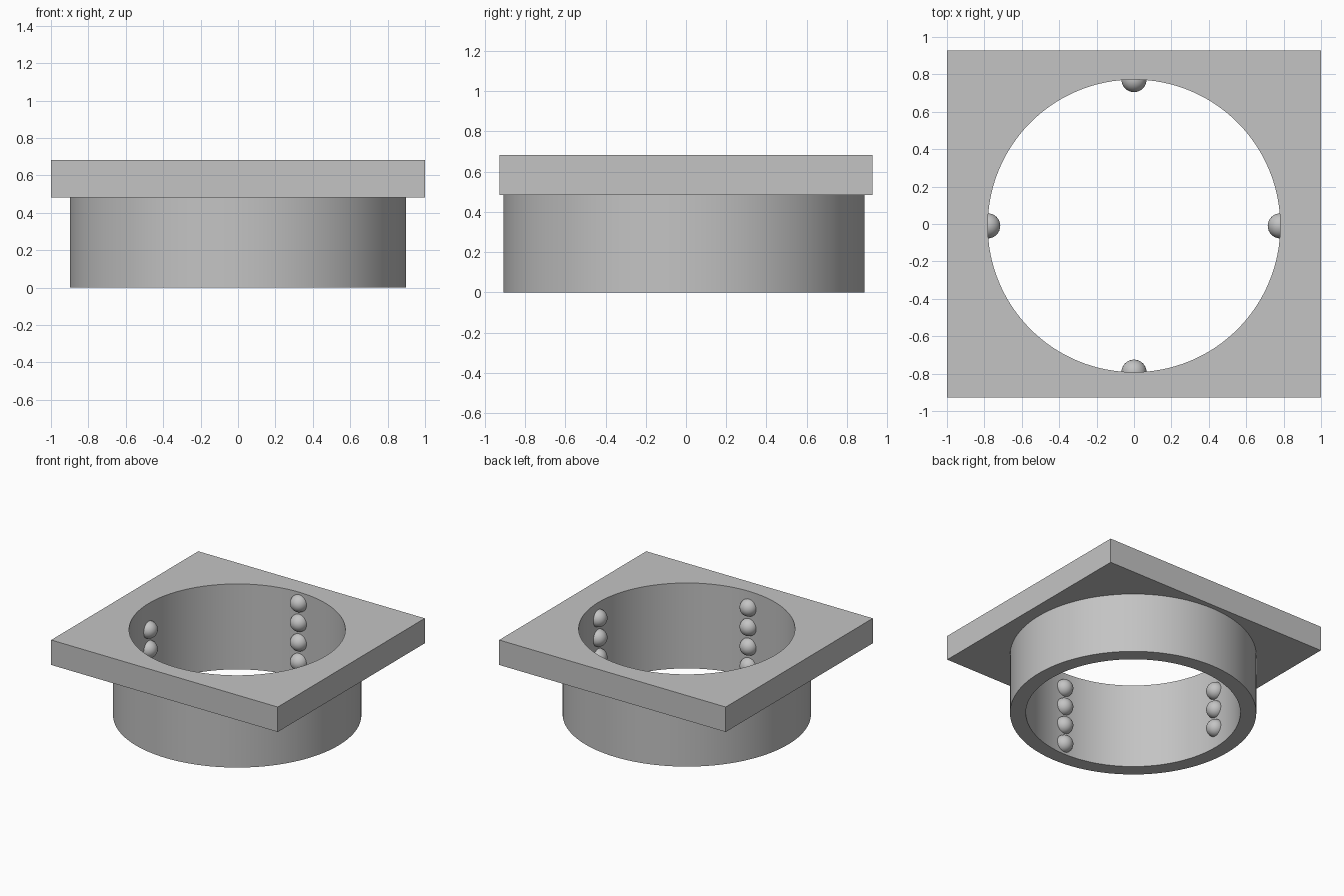
import bpy, bmesh, math
from mathutils import Matrix

if "Cube" in bpy.data.objects:
    bpy.data.objects.remove(bpy.data.objects["Cube"], do_unlink=True)

INNER, OUTER, CENTRE_Y = 0.782, 0.898, -0.01
PLATE_BOTTOM, TOP = 0.483, 0.682
SEGMENTS = 128

grey = bpy.data.materials.new("light grey")
grey.use_nodes = True
colour = (0.55, 0.55, 0.55, 1)
grey.diffuse_color = colour
grey.node_tree.nodes["Principled BSDF"].inputs["Base Color"].default_value = colour


def finish(bm, name):
    """Turn a bmesh into a smooth-shaded object with sharp edges kept."""
    bmesh.ops.recalc_face_normals(bm, faces=bm.faces)
    mesh = bpy.data.meshes.new(name)
    bm.to_mesh(mesh)
    bm.free()
    mesh.materials.append(grey)
    obj = bpy.data.objects.new(name, mesh)
    bpy.context.collection.objects.link(obj)
    bpy.ops.object.select_all(action="DESELECT")
    obj.select_set(True)
    bpy.context.view_layer.objects.active = obj
    bpy.ops.object.shade_smooth_by_angle(angle=math.radians(30))
    return obj


def circle(bm, radius, z):
    """Add a closed loop of edges."""
    at = Matrix.Translation((0, CENTRE_Y, z))
    return bmesh.ops.create_circle(bm, segments=SEGMENTS, radius=radius, matrix=at)["verts"]


def loop_edges(verts):
    return list({e for v in verts for e in v.link_edges})


# Square flange plate with a round opening
bm = bmesh.new()
circle(bm, INNER, PLATE_BOTTOM)
corners = [bm.verts.new((x, y, PLATE_BOTTOM))
           for x, y in ((-1, -0.927), (1, -0.927), (1, 0.927), (-1, 0.927))]
for i in range(4):
    bm.edges.new((corners[i - 1], corners[i]))
bmesh.ops.triangle_fill(bm, edges=bm.edges[:], use_beauty=True)
raised = bmesh.ops.extrude_face_region(bm, geom=bm.faces[:], use_keep_orig=True)["geom"]
bmesh.ops.translate(bm, vec=(0, 0, TOP - PLATE_BOTTOM),
                    verts=[v for v in raised if isinstance(v, bmesh.types.BMVert)])
finish(bm, "flange_plate")

# Round collar below the plate: inner wall, bottom rim and outer wall
bm = bmesh.new()
loops = [circle(bm, r, z) for r, z in
         ((INNER, PLATE_BOTTOM), (INNER, 0), (OUTER, 0), (OUTER, PLATE_BOTTOM))]
edges = [loop_edges(loop) for loop in loops]
for a, b in zip(edges, edges[1:]):
    bmesh.ops.bridge_loops(bm, edges=a + b)
finish(bm, "collar")

# Columns of beads half sunk in the inner wall: direction, lowest height, count
columns = {
    "back": (0, 1, 0.127, 4),
    "left": (1, 0, 0.09, 4),
    "front": (0, -1, 0.085, 4),
    "right": (-1, 0, 0.162, 3),
}
for side, (dx, dy, lowest, count) in columns.items():
    bm = bmesh.new()
    for i in range(count):
        place = Matrix.Translation((dx * INNER, dy * INNER + CENTRE_Y, lowest + i * 0.156))
        bmesh.ops.create_uvsphere(bm, u_segments=32, v_segments=16, radius=0.067, matrix=place)
    finish(bm, side + "_beads")
